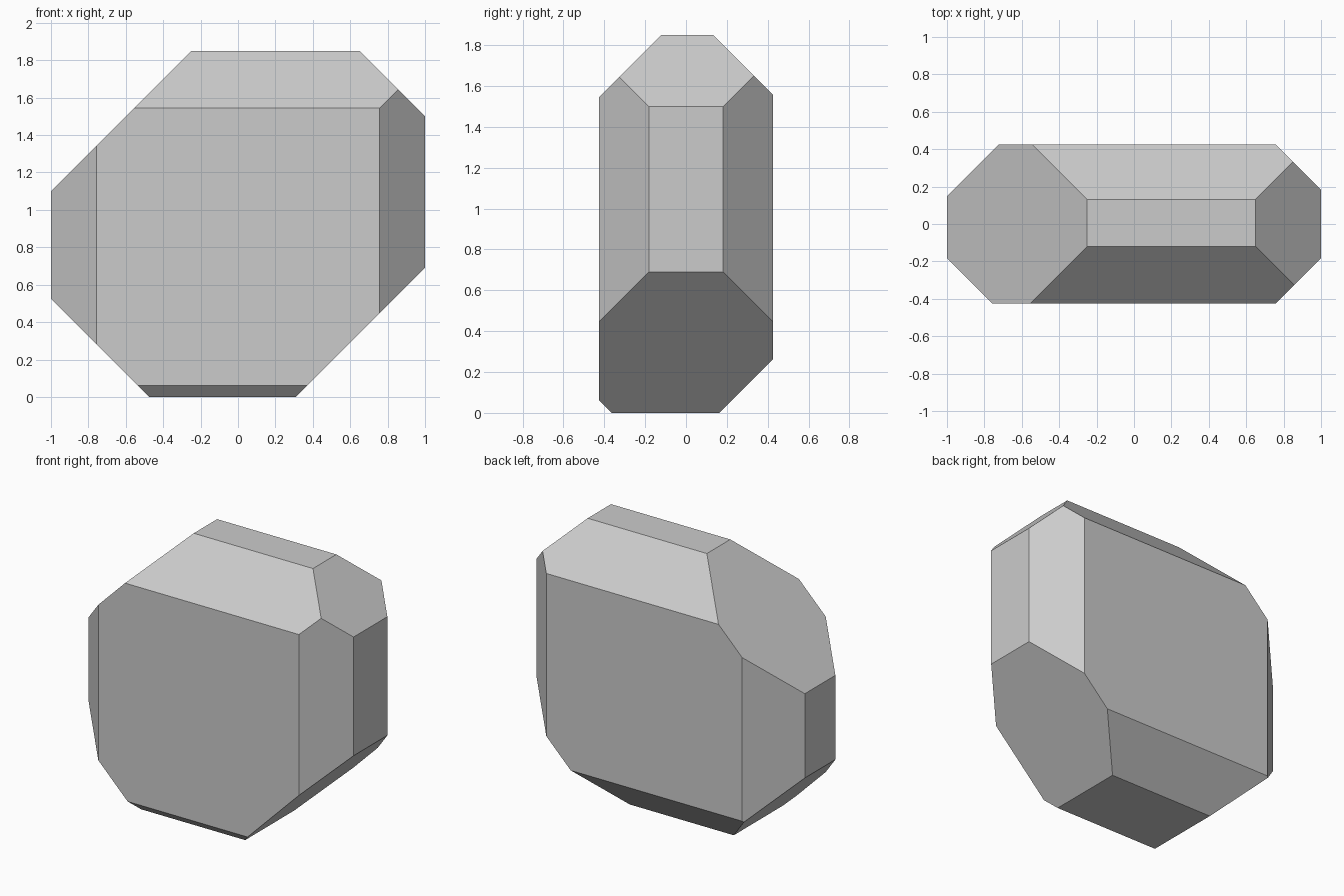
import bpy, bmesh
from mathutils import Vector

if "Cube" in bpy.data.objects:
    bpy.data.objects.remove(bpy.data.objects["Cube"])

# Starting block: 2.0 x 0.85 x 1.85, standing on z = 0
bm = bmesh.new()
bmesh.ops.create_cube(bm, size=1)
bmesh.ops.scale(bm, vec=(2.0, 0.85, 1.85), verts=bm.verts)
bmesh.ops.translate(bm, vec=(0, 0, 0.925), verts=bm.verts)


def chamfer(normal, offset):
    """Slice off everything where normal . p > offset and cap the cut."""
    n = Vector(normal)
    geom = bm.verts[:] + bm.edges[:] + bm.faces[:]
    bmesh.ops.bisect_plane(bm, geom=geom, dist=1e-6, plane_co=n * offset / n.length_squared,
                           plane_no=n.normalized(), clear_outer=True)
    bmesh.ops.holes_fill(bm, edges=[e for e in bm.edges if e.is_boundary], sides=0)


# 45 degree cuts along the twelve edges of the block
cuts = [
    # side edges, top then bottom
    ((-1, 0, 1), 2.10), ((1, 0, 1), 2.50), ((-1, 0, -1), 0.475), ((1, 0, -1), 0.31),
    # front and back edges, top then bottom
    ((0, -1, 1), 1.97), ((0, 1, 1), 1.982), ((0, -1, -1), 0.365), ((0, 1, -1), 0.163),
    # upright corners
    ((-1, 1, 0), 1.147), ((-1, -1, 0), 1.182), ((1, 1, 0), 1.182), ((1, -1, 0), 1.182),
]
for normal, offset in cuts:
    chamfer(normal, offset)

bmesh.ops.recalc_face_normals(bm, faces=bm.faces)
mesh = bpy.data.meshes.new("faceted_block")
bm.to_mesh(mesh)
bm.free()
block = bpy.data.objects.new("faceted_block", mesh)
bpy.context.collection.objects.link(block)
